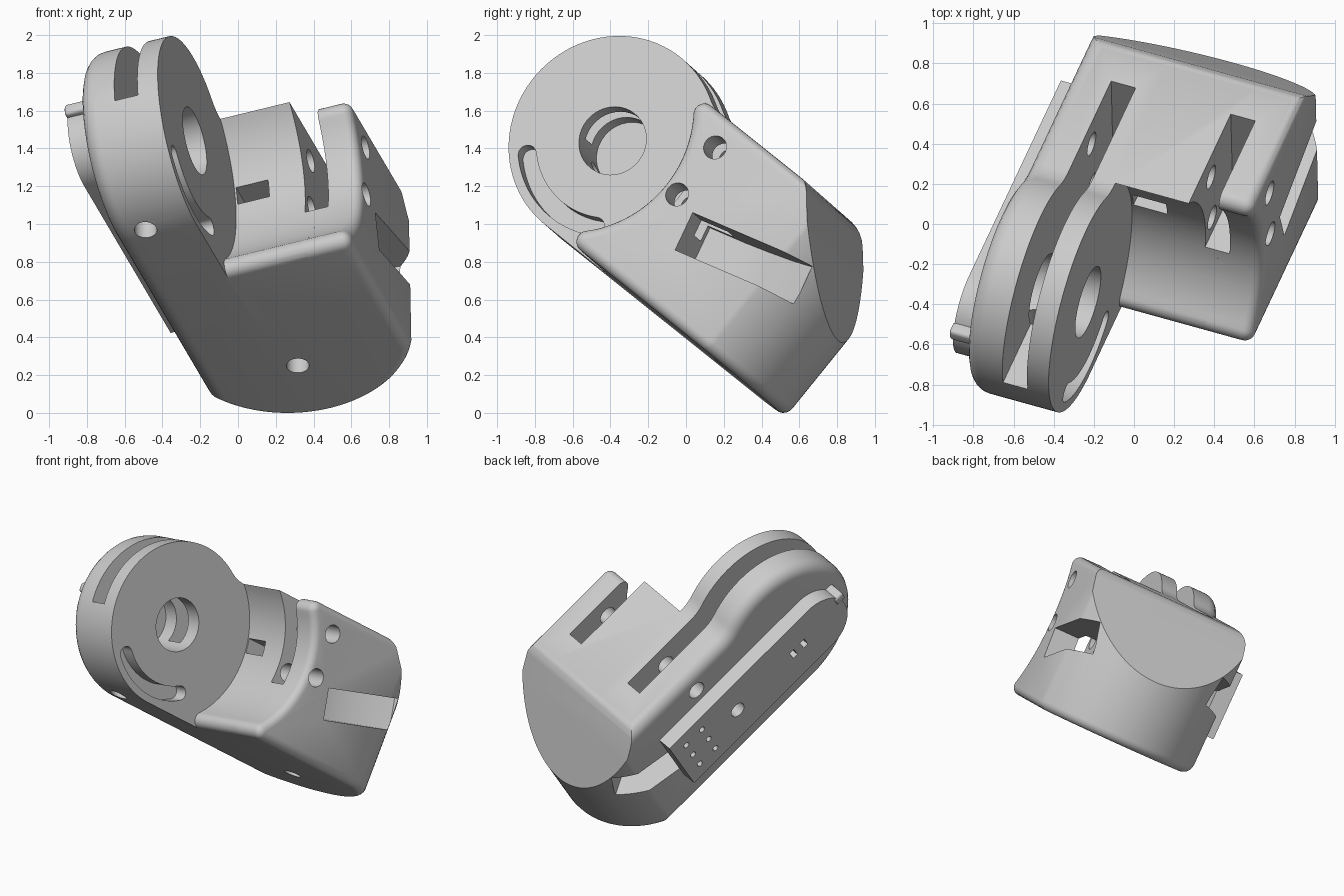
import bpy, bmesh
from math import sin, cos, asin, atan2, degrees, radians, sqrt
from mathutils import Vector, Matrix

cube = bpy.data.objects.get("Cube")
if cube:
    bpy.data.objects.remove(cube)

grey = bpy.data.materials.new("light_grey")
grey.use_nodes = True
GREY = (0.6, 0.6, 0.6, 1)
grey.diffuse_color = GREY
grey.node_tree.nodes["Principled BSDF"].inputs["Base Color"].default_value = GREY

# Part frame: x = across the housing, y = along it, z = its thickness
across = Vector((0.9386, -0.2591, 0.2281)).normalized()
along = Vector((0.345, 0.733, -0.586)).normalized()
thick = across.cross(along)
pose = Matrix((across, along, thick)).transposed().to_4x4()
pose.translation = (-0.22, -0.39, 1.445)

LEFT, RIGHT, TOP, BOTTOM = -0.45, 0.70, 0.46, -0.57
MID = (LEFT + RIGHT) / 2
HALF = (RIGHT - LEFT) / 2
DISC_R = 0.57


def arc(cx, cy, r, start, end, n=32):
    return [(cx + r * cos(radians(start + (end - start) * i / n)),
             cy + r * sin(radians(start + (end - start) * i / n))) for i in range(n + 1)]


def circle(cx, cy, r, n=40):
    return arc(cx, cy, r, 0, 360, n)[:-1]


def rect(x0, x1, y0, y1):
    return [(x0, y0), (x1, y0), (x1, y1), (x0, y1)]


def prism(name, pts, lo, hi, axis, bevel=0, pick=None):
    """Extrude a 2D outline along x (outline in y,z) or z (outline in x,y)."""
    place = (lambda p, h: (h, *p)) if axis == "x" else (lambda p, h: (*p, h))
    bm = bmesh.new()
    base = bm.faces.new([bm.verts.new(place(p, lo)) for p in pts])
    top = bmesh.ops.extrude_face_region(bm, geom=[base])["geom"]
    shift = Vector(place((0, 0), hi - lo))
    bmesh.ops.translate(bm, vec=shift, verts=[g for g in top if isinstance(g, bmesh.types.BMVert)])
    bmesh.ops.recalc_face_normals(bm, faces=bm.faces)
    if bevel:
        edges = [e for e in bm.edges if not pick or all(pick(v.co) for v in e.verts)]
        bmesh.ops.bevel(bm, geom=edges, offset=bevel, segments=5, profile=0.5, affect="EDGES")
    mesh = bpy.data.meshes.new(name)
    bm.to_mesh(mesh)
    bm.free()
    mesh.materials.append(grey)
    obj = bpy.data.objects.new(name, mesh)
    bpy.context.scene.collection.objects.link(obj)
    return obj


def combine(obj, tool, operation="DIFFERENCE"):
    mod = obj.modifiers.new("combine", "BOOLEAN")
    mod.operation, mod.solver, mod.object = operation, "EXACT", tool
    deps = bpy.context.evaluated_depsgraph_get()
    obj.data = bpy.data.meshes.new_from_object(obj.evaluated_get(deps))
    obj.modifiers.clear()
    bpy.data.objects.remove(tool)


def cut(obj, pts, lo, hi, axis):
    combine(obj, prism("cutter", pts, lo, hi, axis))


# Left half: disc blending into the block, rounded on its outer side
BLEND = 0.25
blend_y = sqrt((DISC_R + BLEND) ** 2 - (TOP + BLEND) ** 2)
blend_angle = degrees(atan2(TOP + BLEND, blend_y))
left_side = ([(2, BOTTOM), (2, TOP)]
             + arc(blend_y, TOP + BLEND, BLEND, 270, 180 + blend_angle, 8)[:-1]
             + arc(0, 0, DISC_R, blend_angle, 270, 72))
housing = prism("housing", left_side, LEFT, 0, "x", 0.09, lambda c: c.x < LEFT + 0.01)

# Right half: hollow facing the disc, with rounded lips and a rounded outer ear
HOLLOW_Y, HOLLOW_Z, HOLLOW_R, LIP = 0, -0.02, 0.633, 0.058


def lip(z):
    """Centre height and angle of the lip rounding that meets the hollow."""
    y = sqrt((HOLLOW_R + LIP) ** 2 - (z - HOLLOW_Z) ** 2)
    return HOLLOW_Y + y, degrees(atan2(z - HOLLOW_Z, y))


low_y, low_angle = lip(BOTTOM + LIP)
high_y, high_angle = lip(TOP - LIP)
sharp_angle = degrees(asin((TOP - HOLLOW_Z) / HOLLOW_R))
far_end = [(2, BOTTOM), (2, TOP)]
low_lip = arc(low_y, BOTTOM + LIP, LIP, 180 + low_angle, 270, 10)[1:]
high_lip = arc(high_y, TOP - LIP, LIP, 90, 180 + high_angle, 10)[:-1]
inner = far_end + arc(HOLLOW_Y, HOLLOW_Z, HOLLOW_R, sharp_angle, low_angle) + low_lip
ear = far_end + high_lip + arc(HOLLOW_Y, HOLLOW_Z, HOLLOW_R, high_angle, low_angle) + low_lip
combine(housing, prism("inner", inner, -0.02, 0.46, "x"), "UNION")
combine(housing, prism("ear", ear, 0.45, RIGHT, "x", 0.053, lambda c: c.x > RIGHT - 0.01), "UNION")

# Bowed far end with a rounded bottom edge, then the slope above it
END_R, END_Y = 0.65, 1.092
spread = degrees(asin((HALF + 0.003) / END_R))
plan = ([(LEFT - 0.003, -1), (RIGHT + 0.003, -1)]
        + arc(MID, END_Y, END_R, 90 - spread, 90 + spread, 40))
combine(housing, prism("plan", plan, BOTTOM - 0.002, 0.9, "z", 0.06, lambda c: c.z < BOTTOM),
        "INTERSECT")
slope = [(1.15, 0.66), (1.19, 0.47), (1.21, 0.459), (1.235, 0.453), (1.26, 0.44), (1.285, 0.421),
         (1.74, -0.08), (1.95, -0.311), (2.3, -0.311), (2.3, 0.66)]
cut(housing, slope, -1, 1.5, "x")

# Two long slots
cut(housing, rect(-0.245, -0.115, -0.8, 1.02), -0.08, 0.8, "z")
cut(housing, rect(0.39, 0.52, 0.3, 1.02), -0.13, 0.8, "z")

# Hub hole and curved groove in the disc
cut(housing, circle(0, 0, 0.185), -0.36, 0.2, "x")
first, last, mid_r, half_w = 226, 299, 0.47, 0.05
ends = [(mid_r * cos(radians(a)), mid_r * sin(radians(a))) for a in (first, last)]
groove = (arc(0, 0, mid_r + half_w, first, last)
          + arc(*ends[1], half_w, last, last + 180, 8)[1:-1]
          + arc(0, 0, mid_r - half_w, last, first)
          + arc(*ends[0], half_w, first + 180, first + 360, 8)[1:-1])
cut(housing, groove, -0.1, 0.2, "x")

# Pin holes across, screw holes from below
for height in (0.3, -0.02):
    cut(housing, circle(0.73, height, 0.063, 24), -0.8, 1.2, "x")
cut(housing, circle(-0.268, -0.05, 0.06, 24), -0.8, -0.05, "z")
cut(housing, circle(0.09, 1.31, 0.06, 24), -0.8, -0.25, "z")

# Square opening in the hollow
cut(housing, rect(0.01, 0.19, 0.5, 0.95), 0.04, 0.14, "z")

# Tilted strap pockets on both sides
pocket = [(0.76, 0.88), (0.22, 0.88), (0.22, 1.1), (0.26, 1.25), (0.33, 1.42), (0.44, 1.57), (0.76, 1.65)]
for side in (1, -1):
    tool = prism("cutter", [(MID + side * x, y) for x, y in pocket], -0.11, 0.11, "z")
    pivot = Matrix.Translation((0, 1.22, 0))
    tool.data.transform(Matrix.Translation((0, 0, -0.065)) @ pivot
                        @ Matrix.Rotation(radians(14.5), 4, "X") @ pivot.inverted())
    combine(housing, tool)

# Side arm plate with its holes
PLATE_Z, PLATE_R, PLATE_END = -0.045, 0.24, 1.14
outline = arc(-0.19, PLATE_Z, PLATE_R, 90, 270) + [
    (PLATE_END, PLATE_Z - PLATE_R), (PLATE_END, PLATE_Z + PLATE_R)]
arm = prism("side_arm", outline, -0.56, LEFT + 0.01, "x")
cut(arm, circle(0.6, PLATE_Z, 0.055, 24), -0.8, -0.48, "x")
for y in (1.03, 0.88):
    for z in (-0.13, 0, 0.13):
        cut(arm, circle(y, PLATE_Z + z, 0.022, 12), -0.8, -0.48, "x")
for y in (0.06, -0.04):
    cut(arm, rect(y - 0.02, y + 0.02, PLATE_Z - 0.03, PLATE_Z + 0.04), -0.8, -0.5, "x")

# Small stop beside the arm tip
stop = prism("arm_stop", rect(-0.46, -0.38, 0, 0.07), -0.57, LEFT + 0.03, "x", 0.02)

# Pose, centre and stand on the ground
parts = [housing, arm, stop]
for obj in parts:
    obj.data.transform(pose)
points = [v.co for obj in parts for v in obj.data.vertices]
low = Vector([min(p[i] for p in points) for i in range(3)])
high = Vector([max(p[i] for p in points) for i in range(3)])
centre = Vector(((low.x + high.x) / 2, (low.y + high.y) / 2, low.z))
bpy.ops.object.select_all(action="DESELECT")
for obj in parts:
    obj.data.transform(Matrix.Translation(-centre))
    obj.select_set(True)
bpy.context.view_layer.objects.active = housing
bpy.ops.object.shade_smooth_by_angle(angle=radians(30))
